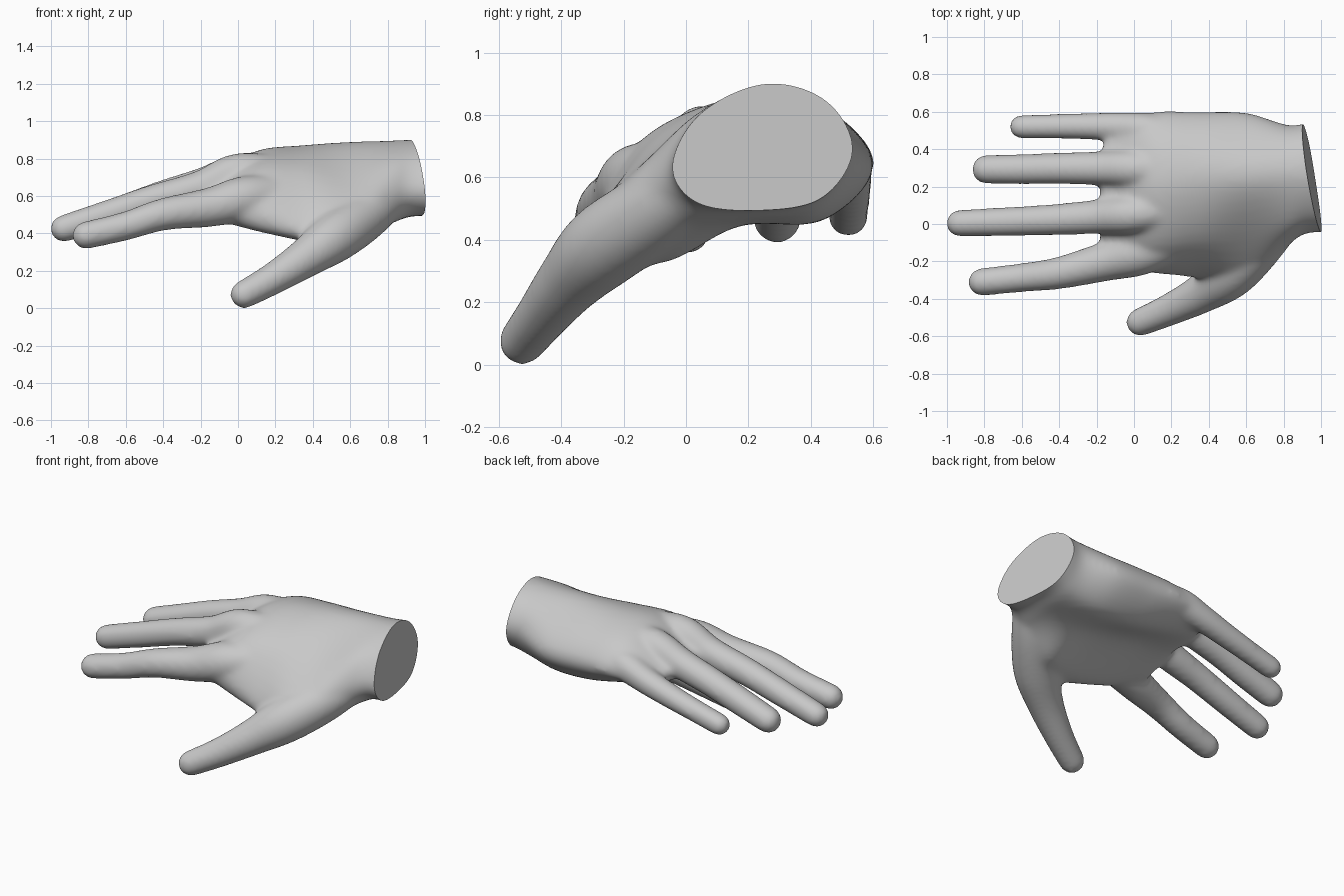
import bpy, bmesh, math
from mathutils import Vector

if "Cube" in bpy.data.objects:
    bpy.data.objects.remove(bpy.data.objects["Cube"])


def spline(points, steps, closed=False):
    """Catmull-Rom samples through points of any dimension."""
    n, out = len(points), []
    for i in range(n if closed else n - 1):
        ids = [i - 1, i, i + 1, i + 2]
        ids = [k % n if closed else min(max(k, 0), n - 1) for k in ids]
        a, b, c, d = (points[k] for k in ids)
        for s in range(steps):
            t = s / steps
            out.append([0.5 * (2 * q + (r - p) * t + (2 * p - 5 * q + 4 * r - w) * t * t
                               + (3 * q - p - 3 * r + w) * t ** 3)
                        for p, q, r, w in zip(a, b, c, d)])
    if not closed:
        out.append(list(points[-1]))
    return out


def loft(bm, rings):
    """Closed skin over a row of equal rings."""
    rows = [[bm.verts.new(p) for p in ring] for ring in rings]
    n = len(rows[0])
    for a, b in zip(rows, rows[1:]):
        for i in range(n):
            j = (i + 1) % n
            bm.faces.new((a[i], a[j], b[j], b[i]))
    bm.faces.new(rows[0][::-1])
    bm.faces.new(rows[-1])


def digit(bm, path, swell=0.005):
    """Tapered tube with a round tip; path holds x, y, z, radius from the tip."""
    pts = spline(path, 6)
    centres = [Vector(p[:3]) for p in pts]
    tip_dir = (centres[0] - centres[1]).normalized()
    r0 = pts[0][3] + swell
    stations = []
    for k in range(8):
        a = math.radians(86 - k * 86 / 8)
        stations.append((centres[0] + tip_dir * r0 * math.sin(a), -tip_dir, r0 * math.cos(a)))
    for i, c in enumerate(centres):
        d = centres[min(i + 1, len(pts) - 1)] - centres[max(i - 1, 0)]
        stations.append((c, d.normalized(), pts[i][3] + swell))
    rings = []
    for c, d, r in stations:
        u = d.cross(Vector((0, 1, 0))).normalized()
        v = d.cross(u)
        rings.append([c + (u * math.cos(t) + v * math.sin(t)) * r
                      for t in (k * math.tau / 24 for k in range(24))])
    loft(bm, rings)


bm = bmesh.new()

# Palm: (y, z) outlines running over the back and under the palm
outlines = [
    (-0.18, [(-.20, .53), (-.10, .58), (.12, .67), (.29, .68), (.36, .64), (.28, .60), (.12, .58), (-.10, .50)]),
    (-0.11, [(-.25, .53), (-.10, .63), (.15, .71), (.40, .69), (.56, .61), (.40, .56), (.15, .55), (-.12, .47)]),
    (0.10, [(-.26, .53), (-.12, .735), (.18, .84), (.46, .79), (.60, .64), (.42, .52), (.15, .53), (-.18, .41)]),
    (0.35, [(-.29, .43), (-.10, .73), (.22, .87), (.48, .80), (.60, .63), (.43, .47), (.15, .49), (-.17, .36)]),
    (0.60, [(-.34, .40), (-.09, .69), (.23, .887), (.48, .80), (.595, .63), (.43, .46), (.17, .445), (-.08, .325)]),
    (0.82, [(-.12, .57), (-.01, .77), (.25, .895), (.45, .83), (.53, .67), (.42, .50), (.20, .465), (-.03, .46)]),
    (0.93, [(-.05, .63), (.04, .80), (.25, .90), (.45, .85), (.54, .69), (.43, .53), (.22, .492), (.03, .515)]),
    (1.08, [(-.05, .63), (.04, .80), (.25, .90), (.45, .85), (.54, .69), (.43, .53), (.22, .492), (.03, .515)]),
]
rows = [[x] + [c for p in pts for c in p] for x, pts in outlines]
rings = []
for row in spline(rows, 8):
    flat = row[1:]
    outline = spline(list(zip(flat[::2], flat[1::2])), 6, closed=True)
    rings.append([(row[0], y, z) for y, z in outline])
loft(bm, rings)

# Fingers and thumb, each from the tip back into the palm
digits = [
    [(-.813, -.310, .390, .070), (-.60, -.287, .440, .073), (-.40, -.262, .502, .082),
     (-.15, -.200, .540, .101), (.05, -.150, .590, .115), (.28, -.07, .62, .08)],
    [(-.932, .004, .426, .068), (-.70, .012, .500, .073), (-.45, .022, .580, .078),
     (-.20, .038, .645, .087), (0, .050, .730, .094), (.25, .08, .735, .07)],
    [(-.790, .292, .465, .073), (-.60, .293, .530, .077), (-.40, .297, .600, .080),
     (-.18, .298, .665, .086), (.02, .295, .733, .094), (.25, .28, .735, .07)],
    [(-.602, .520, .473, .060), (-.42, .522, .520, .062), (-.25, .522, .565, .067),
     (-.08, .518, .615, .075), (.08, .500, .665, .086), (.25, .46, .68, .07)],
    [(.033, -.525, .074, .071), (.19, -.458, .160, .082), (.36, -.372, .268, .102),
     (.52, -.262, .380, .130), (.68, -.10, .49, .125), (.82, .05, .60, .10)],
]
for path in digits:
    digit(bm, path)
bmesh.ops.recalc_face_normals(bm, faces=bm.faces)

mesh = bpy.data.meshes.new("hand")
bm.to_mesh(mesh)
bm.free()
hand = bpy.data.objects.new("hand", mesh)
bpy.context.collection.objects.link(hand)
bpy.context.view_layer.objects.active = hand
hand.select_set(True)

# Fuse the parts into one soft skin
fuse = hand.modifiers.new("fuse", 'REMESH')
fuse.mode = 'VOXEL'
fuse.voxel_size = 0.014
soften = hand.modifiers.new("soften", 'SMOOTH')
soften.factor = 0.5
soften.iterations = 22
for name in ("fuse", "soften"):
    bpy.ops.object.modifier_apply(modifier=name)

# Slanted flat cut at the wrist
bm = bmesh.new()
bm.from_mesh(hand.data)
cut = bmesh.ops.bisect_plane(bm, geom=bm.verts[:] + bm.edges[:] + bm.faces[:], dist=1e-5,
                             plane_co=(1.0, -.04, .62), plane_no=(1, .155, .1),
                             clear_outer=True)
rim = [e for e in cut["geom_cut"] if isinstance(e, bmesh.types.BMEdge)]
bmesh.ops.contextual_create(bm, geom=rim)
bmesh.ops.recalc_face_normals(bm, faces=bm.faces)
bm.to_mesh(hand.data)
bm.free()

grey = bpy.data.materials.new("plain grey")
grey.diffuse_color = (0.58, 0.58, 0.58, 1)
grey.use_nodes = True
grey.node_tree.nodes["Principled BSDF"].inputs["Base Color"].default_value = grey.diffuse_color
hand.data.materials.clear()
hand.data.materials.append(grey)
bpy.ops.object.shade_smooth_by_angle(angle=math.radians(40))
